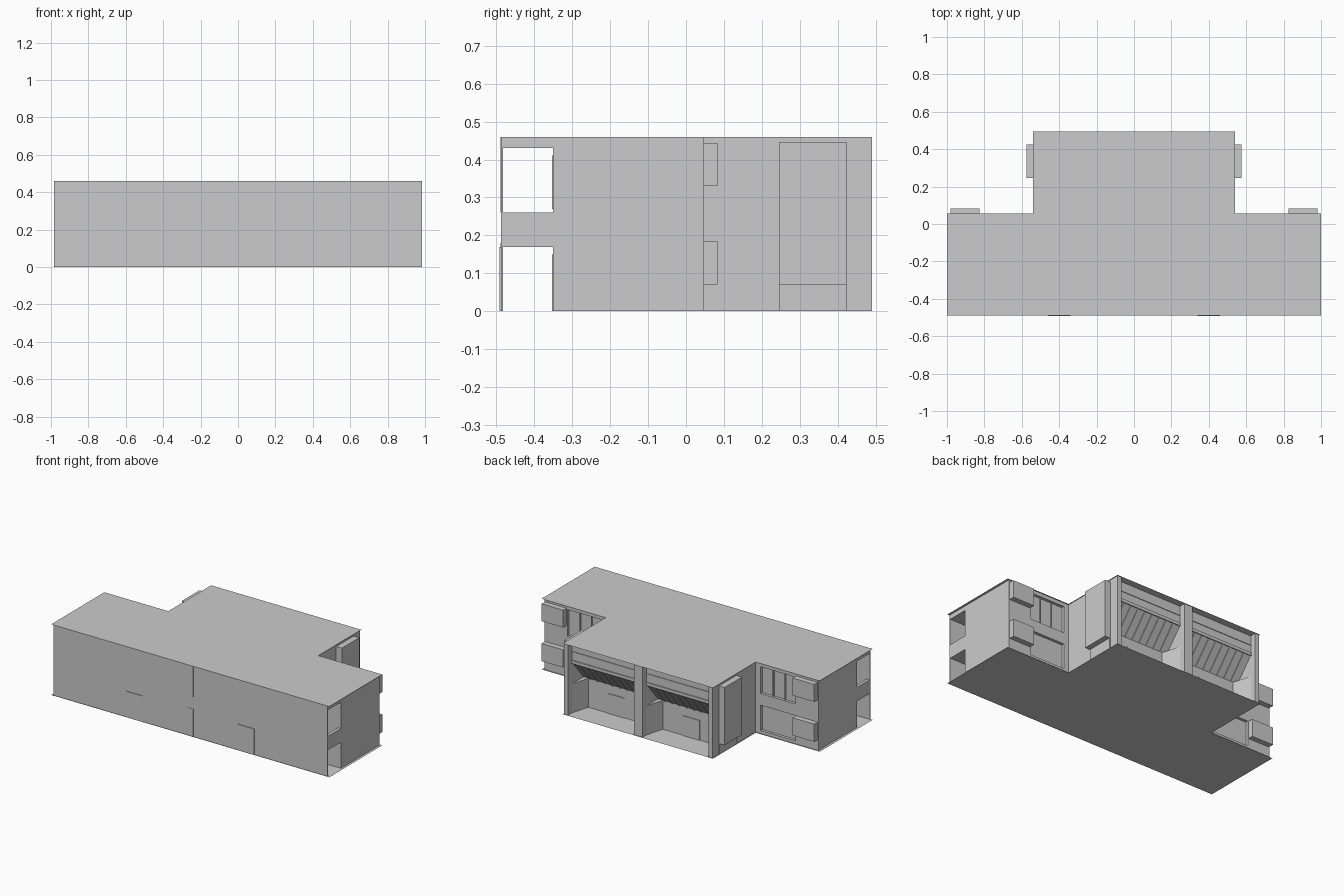
import bpy, bmesh

if "Cube" in bpy.data.objects:
    bpy.data.objects.remove(bpy.data.objects["Cube"])


def finish(name, bm):
    bmesh.ops.recalc_face_normals(bm, faces=bm.faces)
    me = bpy.data.meshes.new(name)
    bm.to_mesh(me)
    bm.free()
    ob = bpy.data.objects.new(name, me)
    bpy.context.collection.objects.link(ob)
    return ob


def prism(name, pts, a, b, axis):
    """Extrude a 2D profile from a to b along 'x' (y,z points) or 'z' (x,y points)."""
    place = (lambda p, t: (t, p[0], p[1])) if axis == 'x' else (lambda p, t: (p[0], p[1], t))
    bm = bmesh.new()
    lo = [bm.verts.new(place(p, a)) for p in pts]
    hi = [bm.verts.new(place(p, b)) for p in pts]
    bm.faces.new(lo)
    bm.faces.new(hi)
    for i in range(len(pts)):
        j = (i + 1) % len(pts)
        bm.faces.new((lo[i], lo[j], hi[j], hi[i]))
    return finish(name, bm)


def box(name, x0, x1, y0, y1, z0, z1):
    return prism(name, [(x0, y0), (x1, y0), (x1, y1), (x0, y1)], z0, z1, 'z')


def pair(name, x0, x1, *yz):
    box(name + "_right", x0, x1, *yz)
    box(name + "_left", -x1, -x0, *yz)


TOP = 0.459
EX = 0.985

# Thin T-shaped roof and floor sheets
outline = [(-1, -.49), (1, -.49), (1, .055), (.54, .055), (.54, .495),
           (-.54, .495), (-.54, .055), (-1, .055)]
for name, z in (("floor", 0), ("roof", .46)):
    bm = bmesh.new()
    bm.faces.new([bm.verts.new((x, y, z)) for x, y in outline])
    finish(name, bm)

# Front wall with door panels and centre joint
box("front_wall", -EX, EX, -.488, -.482, .001, TOP)
pair("front_door", .34, .46, -.492, -.488, .001, .17)
box("front_joint_upper", -.04, .02, -.4895, -.488, .26, TOP)
box("front_joint_lower", -.04, .02, -.4895, -.488, .001, .18)

# Main rooms and the see-through front corridor
box("main_block", -EX, EX, -.35, .03, .001, TOP)
box("corridor_slab", -EX, EX, -.482, -.35, .17, .197)
box("corridor_lintel", -EX, EX, -.482, -.35, .43, TOP)
pair("corridor_parapet", .965, EX, -.482, -.35, .197, .26)
for i in range(8):
    x = -.9 + i * .24
    box(f"corridor_window_{i}", x, x + .12, -.353, -.35, .27, .41)
    box(f"corridor_door_{i}", x, x + .12, -.353, -.35, .001, .15)

# Wing rear walls: frames around recessed panels
pair("wing_pier_outer", .82, EX, .03, .048, .001, TOP)
pair("wing_pier_inner", .535, .57, .03, .048, .001, TOP)
for name, z0, z1 in (("sill", .001, .02), ("middle_band", .185, .26), ("top_band", .435, TOP)):
    pair("wing_" + name, .57, .82, .03, .048, z0, z1)
for x in (.65, .735):
    pair(f"wing_mullion_{int(x * 1000)}", x, x + .006, .03, .038, .26, .435)

# Projecting wing windows
pair("wing_window_lower", .825, .98, .048, .083, .07, .185)
pair("wing_window_upper", .825, .98, .048, .083, .33, .443)

# Rear hall: lower wall set back under a sloped soffit
prism("rear_hall", [(.03, .001), (.33, .001), (.33, .19), (.45, .33), (.45, TOP), (.03, TOP)],
      -.535, .535, 'x')
pair("hall_side_wall", .505, .535, .3, .49, .001, TOP)
box("hall_centre_pier", -.03, .03, .3, .49, .001, TOP)
pair("hall_bay_window", .535, .575, .245, .425, .07, .445)
pair("hall_bay_base", .535, .54, .245, .425, .001, .07)

# Two open bays: bands, soffit ribs, splayed cheeks and doors
for side, s in (("right", 1), ("left", -1)):
    x0, x1 = sorted((.03 * s, .505 * s))
    box("bay_band_" + side, x0, x1, .45, .456, .325, .345)
    box("bay_strip_" + side, x0, x1, .45, .454, .395, .402)
    for i in range(1, 9):
        x = x0 + (x1 - x0) * i / 9
        prism(f"soffit_rib_{side}_{i}", [(.33, .19), (.45, .33), (.454, .326), (.334, .186)],
              x - .002, x + .002, 'x')
    for e, d in ((.03 * s, s), (.505 * s, -s)):
        prism(f"bay_cheek_{side}_{'inner' if d == s else 'outer'}",
              [(e, .33), (e + .035 * d, .33), (e, .45)], .001, .19, 'z')
    c = .27 * s
    box("bay_door_" + side, c - .06, c + .06, .33, .334, .001, .13)
